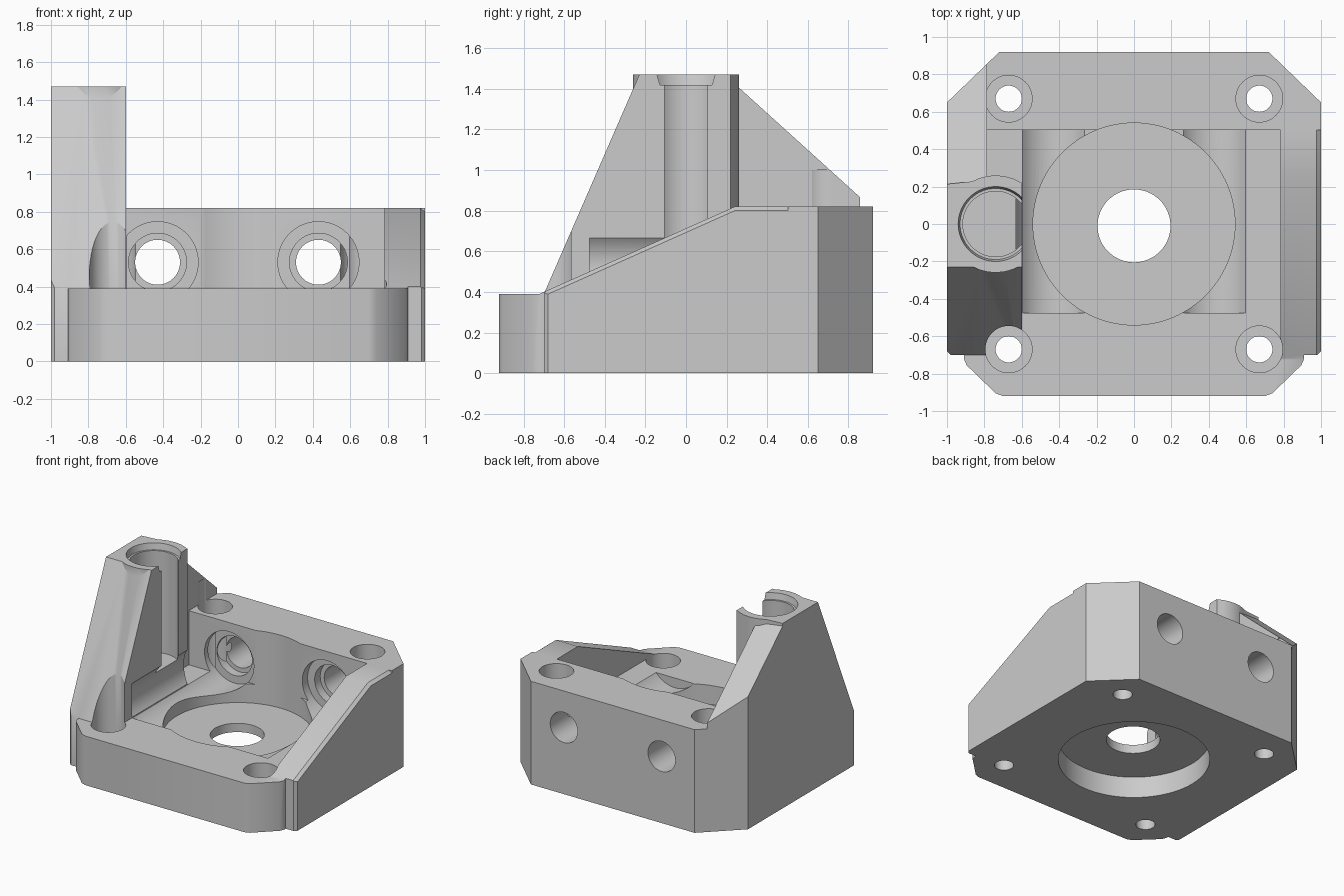
import bpy, bmesh, math
from mathutils import Vector

old = bpy.data.objects.get("Cube")
if old:
    bpy.data.objects.remove(old)

grey = bpy.data.materials.new("matte_grey")
grey.use_nodes = True
colour = (0.6, 0.6, 0.6, 1)
grey.diffuse_color = colour
grey.node_tree.nodes["Principled BSDF"].inputs["Base Color"].default_value = colour


def loft(name, points, axis, stations):
    """Stack a 2D profile along an axis; stations are (position, drop, scale)."""
    bm = bmesh.new()
    rings = []
    for pos, drop, scale in stations:
        ring = []
        for a, b in points:
            a, b = a * scale, b * scale - drop
            co = {"x": (pos, a, b), "y": (a, pos, b), "z": (a, b, pos)}[axis]
            ring.append(bm.verts.new(co))
        rings.append(ring)
    n = len(points)
    for low, high in zip(rings, rings[1:]):
        for i in range(n):
            j = (i + 1) % n
            bm.faces.new((low[i], low[j], high[j], high[i]))
    bm.faces.new(rings[0])
    bm.faces.new(rings[-1])
    bmesh.ops.recalc_face_normals(bm, faces=bm.faces)
    mesh = bpy.data.meshes.new(name)
    bm.to_mesh(mesh)
    bm.free()
    mesh.materials.append(grey)
    obj = bpy.data.objects.new(name, mesh)
    bpy.context.collection.objects.link(obj)
    return obj


def prism(name, points, axis, lo, hi):
    return loft(name, points, axis, [(lo, 0, 1), (hi, 0, 1)])


def box(name, x, y, z):
    return prism(name, [(x[0], y[0]), (x[1], y[0]), (x[1], y[1]), (x[0], y[1])], "z", *z)


def rod(name, centre, axis, lo, hi, r, r_end=None, sides=64):
    """Cylinder or cone along an axis; centre is given in the other two axes."""
    ring = [(math.cos(t * math.tau / sides), math.sin(t * math.tau / sides)) for t in range(sides)]
    obj = loft(name, ring, axis, [(lo, 0, r), (hi, 0, r if r_end is None else r_end)])
    a, b = centre
    offset = Vector({"x": (0, a, b), "y": (a, 0, b), "z": (a, b, 0)}[axis])
    for v in obj.data.vertices:
        v.co += offset
    return obj


def combine(target, other, operation):
    mod = target.modifiers.new(operation, "BOOLEAN")
    mod.object, mod.operation, mod.solver = other, operation, "EXACT"
    bpy.context.view_layer.objects.active = target
    bpy.ops.object.modifier_apply(modifier=mod.name)
    bpy.data.objects.remove(other)


# Base slab and tall back wall
body = box("mounting_bracket", (-1.1, 1.1), (-1, 1), (0, 0.39))
combine(body, box("back_wall", (-1.2, 1.2), (0.503, 1.1), (0.1, 0.82)), "UNION")

# Sloped right-hand side wall with a chamfered outer edge
slope = (0.82 - 0.4) / (0.24 + 0.7)
side = [(-0.9, 0.2), (-0.9, 0.4 - 0.2 * slope), (0.24, 0.82), (0.7, 0.82), (0.7, 0.2)]
combine(body, loft("side_wall", side, "x", [(0.783, 0, 1), (0.975, 0, 1), (1.05, 0.06, 1)]), "UNION")

# Tower: front buttress, round column and rear rib
rise = (1.47 - 0.39) / 0.47
front = [(-0.75, 0.39 - 0.05 * rise), (-0.23, 1.47), (0.1, 1.47), (0.1, 0.2), (-0.75, 0.2)]
column = [(-0.6, -0.22)]
for i in range(25):
    t = -math.radians(58) - i * math.radians(244) / 24
    p = (-0.74 + 0.26 * math.cos(t), 0.26 * math.sin(t))
    if p[0] < -0.601 and (p[0] > -0.9):
        column.append(p)
        if i < 12:
            left_front = p
column.append((-0.6, 0.22))
column = [p for p in column if p[1] < 0] + [(-1.1, -0.203), (-1.1, 0.203)] + [p for p in column if p[1] > 0]
rear = [(0, 0.2), (0, 1.47), (0.19, 1.47), (0.862, 0.862), (0.862, 0.2)]
tower = prism("tower", column, "z", 0.15, 1.47)
combine(tower, prism("buttress", front, "x", -1.15, -0.6), "UNION")
combine(tower, prism("rear_rib", rear, "x", -1.2, -0.785), "UNION")
combine(body, tower, "UNION")

# Trim everything to the chamfered plan outline
half = [(0.70, -0.92), (0.74, -0.905), (0.895, -0.755), (0.91, -0.72), (0.91, -0.70),
        (0.98, -0.70), (1, -0.68), (1, 0.65), (0.72, 0.92)]
outline = half + [(-x, y) for x, y in reversed(half)]
combine(body, prism("outline", outline, "z", -0.5, 2), "INTERSECT")

# Central round pocket, shaft hole and underside recess
cuts = [
    rod("pocket", (0, 0), "z", 0.24, 1.2, 0.54, sides=96),
    rod("shaft_hole", (0, -0.01), "z", -0.1, 0.5, 0.195),
    rod("underside_recess", (0, 0), "z", -0.1, 0.17, 0.55, sides=96),
    rod("tower_bore", (-0.74, 0), "z", 0.61, 1.6, 0.175),
    rod("tower_bore_mouth", (-0.74, 0), "z", 1.42, 1.48, 0.19, 0.202),
]
for x in (-0.43, 0.43):
    # Rod channels across the floor and stepped holes through the back wall
    cuts.append(rod("channel", (x, 0.53), "y", -0.475, 0.57, 0.217))
    cuts.append(rod("seat", (x, 0.53), "y", 0.5, 0.64, 0.155))
    cuts.append(rod("through_hole", (x, 0.53), "y", 0.55, 1.1, 0.12))
for x in (-0.67, 0.67):
    # Corner screw holes with deep counterbores
    for y in (-0.67, 0.67):
        cuts.append(rod("screw_hole", (x, y), "z", -0.1, 0.5, 0.07, sides=48))
        cuts.append(rod("counterbore", (x, y), "z", 0.2, 1.0, 0.125, sides=48))
for cut in cuts:
    combine(body, cut, "DIFFERENCE")

# Shading: smooth rounds, crisp edges
for o in bpy.context.selected_objects:
    o.select_set(False)
body.select_set(True)
bpy.context.view_layer.objects.active = body
bpy.ops.object.shade_smooth_by_angle(angle=math.radians(25))
